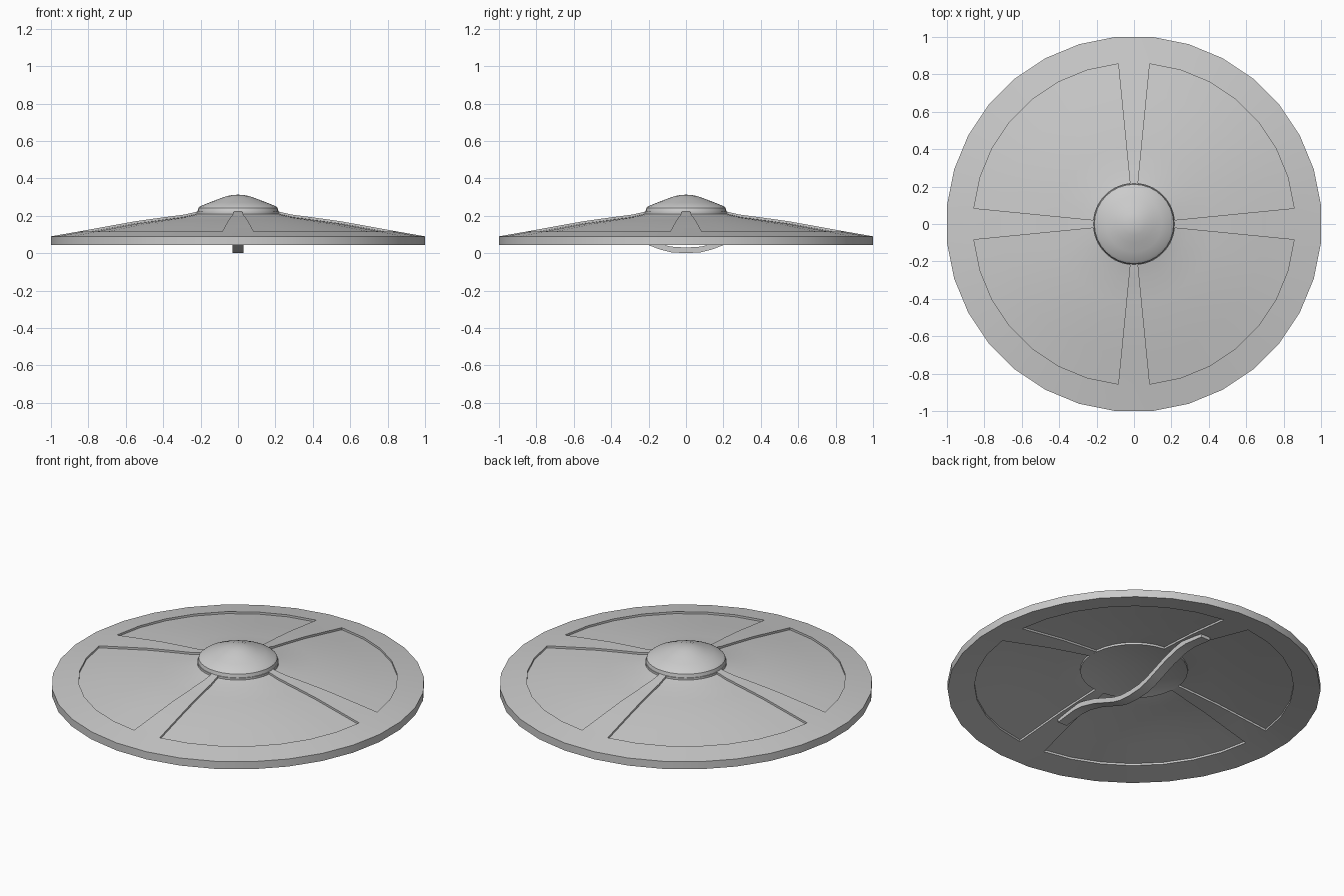
import bpy, bmesh, math

if "Cube" in bpy.data.objects:
    bpy.data.objects.remove(bpy.data.objects["Cube"])

SEG = 32
PROFILE = [(0, 0.245), (0.22, 0.222), (0.29, 0.206), (0.42, 0.189), (0.55, 0.171),
           (0.70, 0.144), (0.86, 0.115), (1.005, 0.09)]


def finish(bm, name, angle=25):
    bmesh.ops.recalc_face_normals(bm, faces=bm.faces)
    me = bpy.data.meshes.new(name)
    bm.to_mesh(me)
    bm.free()
    ob = bpy.data.objects.new(name, me)
    bpy.context.collection.objects.link(ob)
    bpy.ops.object.select_all(action='DESELECT')
    ob.select_set(True)
    bpy.context.view_layer.objects.active = ob
    bpy.ops.object.shade_smooth_by_angle(angle=math.radians(angle))
    return ob


def plate(name, profile, keep, drop, thick):
    """Sheet of the polar cells chosen by keep(ring, segment), thickened downward."""
    bm = bmesh.new()
    grid = []
    for r, z in profile:
        if r == 0:
            grid.append([bm.verts.new((0, 0, z - drop))] * SEG)
            continue
        ring = []
        for s in range(SEG):
            a = 2 * math.pi * (s - 0.5) / SEG
            ring.append(bm.verts.new((r * math.cos(a), r * math.sin(a), z - drop)))
        grid.append(ring)
    for i in range(len(grid) - 1):
        for s in range(SEG):
            if keep(i, s):
                t = (s + 1) % SEG
                quad = [grid[i][s], grid[i + 1][s], grid[i + 1][t], grid[i][t]]
                bm.faces.new(list(dict.fromkeys(quad)))
    bmesh.ops.delete(bm, geom=[v for v in bm.verts if not v.link_faces], context='VERTS')
    top = list(bm.faces)
    bottom = bmesh.ops.duplicate(bm, geom=top)
    vmap = bottom['vert_map']
    edges = [e for e in bm.edges if e.is_boundary and e.link_faces[0] in set(top)]
    for v in [g for g in bottom['geom'] if isinstance(g, bmesh.types.BMVert)]:
        v.co.z -= thick
    for e in edges:
        a, b = e.verts
        bm.faces.new((a, b, vmap[b], vmap[a]))
    return finish(bm, name)


# Raised frame: hub, four spokes one segment wide, and outer rim
last = len(PROFILE) - 2
plate("frame", PROFILE, lambda i, s: i in (0, last) or s % 8 == 0, 0, 0.045)

# Recessed panels between the spokes
plate("panels", PROFILE, lambda i, s: 0 < i < last and s % 8 != 0, 0.012, 0.021)

# Wider hub plate on the underside
plate("hub_backplate", PROFILE[:3], lambda i, s: True, 0.022, 0.0232)

# Domed boss on top
dome = [(0, 0.313), (0.03, 0.311), (0.06, 0.305), (0.10, 0.291), (0.15, 0.272), (0.20, 0.252),
        (0.212, 0.242), (0.218, 0.215)]
bm = bmesh.new()
rings = []
for r, z in dome[1:]:
    rings.append([bm.verts.new((r * math.cos(2 * math.pi * s / SEG),
                                r * math.sin(2 * math.pi * s / SEG), z)) for s in range(SEG)])
tip = bm.verts.new((0, 0, dome[0][1]))
for s in range(SEG):
    t = (s + 1) % SEG
    bm.faces.new((tip, rings[0][s], rings[0][t]))
    for a, b in zip(rings, rings[1:]):
        bm.faces.new((a[s], b[s], b[t], a[t]))
bm.faces.new(rings[-1])
finish(bm, "boss", 30)

# Curved hand grip bowed out from the underside
half = [(0.0, 0.0), (0.08, 0.005), (0.14, 0.02), (0.2, 0.043), (0.3, 0.082), (0.4, 0.108),
        (0.47, 0.113), (0.6, 0.098)]
path = [(-y, z) for y, z in half[:0:-1]] + half
bm = bmesh.new()
secs = [[bm.verts.new((x, y, z + h)) for x, h in
         ((-0.03, 0), (0.03, 0), (0.03, 0.03), (-0.03, 0.03))] for y, z in path]
for a, b in zip(secs, secs[1:]):
    for k in range(4):
        m = (k + 1) % 4
        bm.faces.new((a[k], a[m], b[m], b[k]))
bm.faces.new(secs[0])
bm.faces.new(secs[-1])
finish(bm, "hand_grip", 40)
